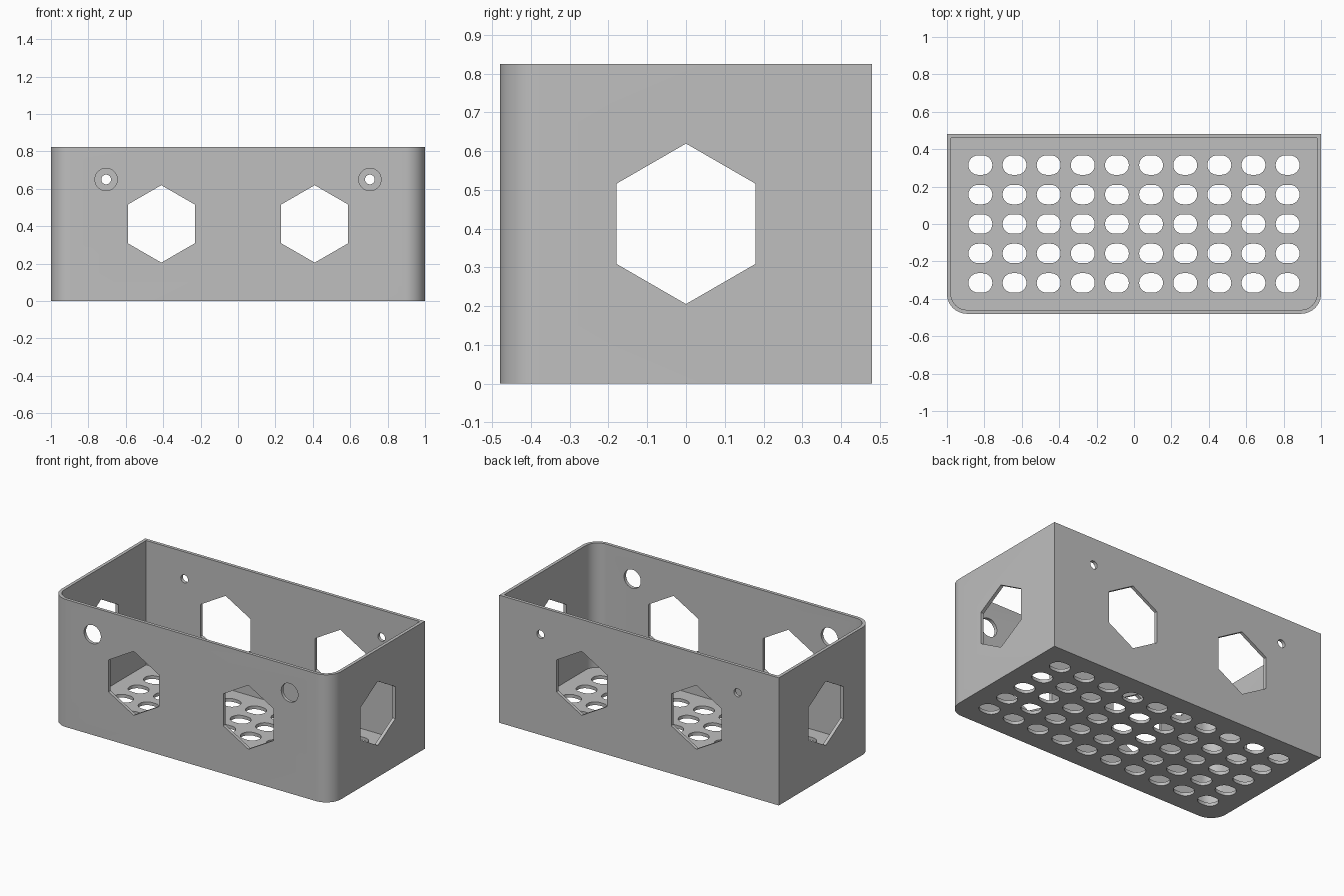
import bpy, bmesh
from math import pi, sin, cos, radians
from mathutils import Matrix

if "Cube" in bpy.data.objects:
    bpy.data.objects.remove(bpy.data.objects["Cube"], do_unlink=True)

HX, HY, HEIGHT = 1.0, 0.48, 0.825
WALL, CORNER = 0.021, 0.107

grey = bpy.data.materials.new("plain grey")
grey.use_nodes = True
grey.diffuse_color = (0.52, 0.52, 0.52, 1)
grey.node_tree.nodes["Principled BSDF"].inputs["Base Color"].default_value = (0.52, 0.52, 0.52, 1)


def arc(cx, cy, r, start, end, steps):
    return [(cx + r * cos(start + (end - start) * i / steps),
             cy + r * sin(start + (end - start) * i / steps)) for i in range(steps + 1)]


def tray_outline(inset):
    """Rectangle with square back corners and rounded front corners."""
    x, y, r = HX - inset, HY - inset, CORNER - inset
    return ([(x, y), (-x, y)]
            + arc(-x + r, -y + r, r, pi, 1.5 * pi, 12)
            + arc(x - r, -y + r, r, 1.5 * pi, 2 * pi, 12))


def polygon(r, sides):
    return arc(0, 0, r, pi / 2, pi / 2 + 2 * pi, sides)[:-1]


def slot(r, half):
    return arc(half, 0, r, -pi / 2, pi / 2, 12) + arc(-half, 0, r, pi / 2, 1.5 * pi, 12)


def add_prism(bm, outline, low, high, matrix=Matrix()):
    """Extrude a flat outline along local z, then place it."""
    bottom = [bm.verts.new(matrix @ Matrix.Translation((x, y, low)).translation) for x, y in outline]
    top = [bm.verts.new(matrix @ Matrix.Translation((x, y, high)).translation) for x, y in outline]
    bm.faces.new(bottom[::-1])
    bm.faces.new(top)
    n = len(outline)
    for i in range(n):
        j = (i + 1) % n
        bm.faces.new((bottom[i], bottom[j], top[j], top[i]))


def make_object(name, bm):
    bmesh.ops.recalc_face_normals(bm, faces=bm.faces)
    mesh = bpy.data.meshes.new(name)
    bm.to_mesh(mesh)
    bm.free()
    mesh.materials.append(grey)
    obj = bpy.data.objects.new(name, mesh)
    bpy.context.collection.objects.link(obj)
    return obj


def cut(target, cutter):
    cutter.hide_render = True
    mod = target.modifiers.new("cut", 'BOOLEAN')
    mod.operation, mod.solver, mod.object = 'DIFFERENCE', 'EXACT', cutter
    bpy.context.view_layer.objects.active = target
    bpy.ops.object.modifier_apply(modifier=mod.name)
    bpy.data.objects.remove(cutter, do_unlink=True)


# Outer block with the hollow taken out
bm = bmesh.new()
add_prism(bm, tray_outline(0), 0, HEIGHT)
tray = make_object("tray", bm)
bm = bmesh.new()
add_prism(bm, tray_outline(WALL), WALL, HEIGHT + 0.1)
cut(tray, make_object("hollow_cutter", bm))

# Openings through walls and floor
bm = bmesh.new()
stand = Matrix.Rotation(radians(90), 4, 'X')
turn = Matrix.Rotation(radians(90), 4, 'Z')
hexagon = polygon(0.207, 6)
for side in (-1, 1):
    # Hexagon windows in the end walls
    add_prism(bm, hexagon, -0.05, 0.05,
              Matrix.Translation((side * HX, 0, HEIGHT / 2)) @ turn @ stand)
    for wall in (-1, 1):
        # Hexagon windows and screw holes, wide in front and narrow behind
        add_prism(bm, hexagon, -0.05, 0.05,
                  Matrix.Translation((side * 0.41, wall * HY, HEIGHT / 2)) @ stand)
        add_prism(bm, polygon(0.06 if wall < 0 else 0.026, 40), -0.05, 0.05,
                  Matrix.Translation((side * 0.705, wall * HY, 0.65)) @ stand)
# Grid of drain slots
for col in range(10):
    for row in range(5):
        add_prism(bm, slot(0.052, 0.012), -0.05, 0.06,
                  Matrix.Translation(((col - 4.5) * 0.1825, (row - 2) * 0.1575, 0)))
cut(tray, make_object("opening_cutter", bm))

# Smooth rounded corners, crisp edges
bpy.ops.object.select_all(action='DESELECT')
tray.select_set(True)
bpy.context.view_layer.objects.active = tray
bpy.ops.object.shade_smooth_by_angle(angle=radians(30))
